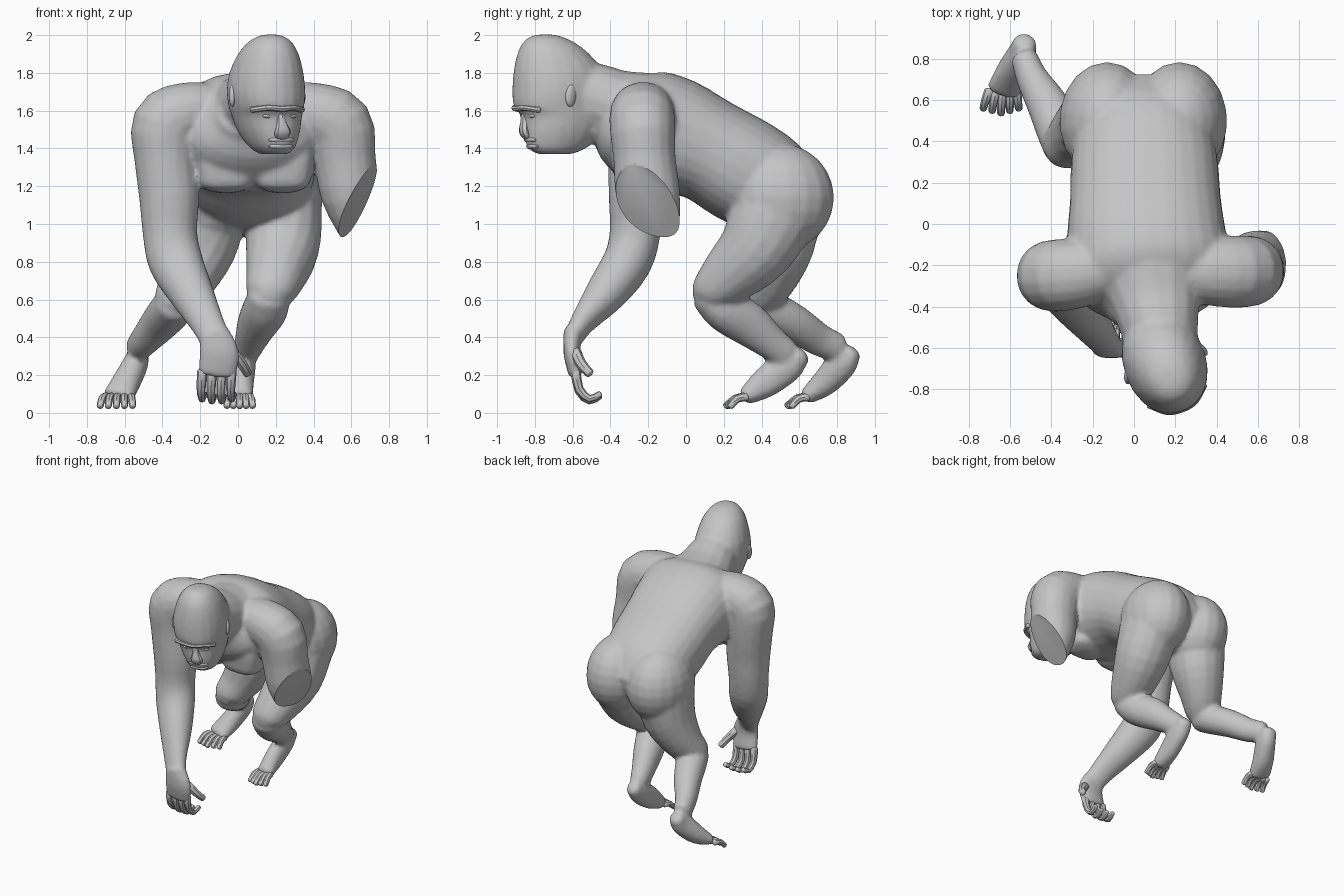
import bpy, bmesh, math
from mathutils import Vector, Matrix

if "Cube" in bpy.data.objects:
    bpy.data.objects.remove(bpy.data.objects["Cube"], do_unlink=True)

grey = bpy.data.materials.new("plain_grey")
grey.use_nodes = True
grey.diffuse_color = (0.56, 0.56, 0.56, 1)
grey.node_tree.nodes["Principled BSDF"].inputs["Base Color"].default_value = (0.56, 0.56, 0.56, 1)
parts = []
X, Y, DOWN = Vector((1, 0, 0)), Vector((0, 1, 0)), Vector((0, 0, -1))


def finish(name, bm):
    bmesh.ops.recalc_face_normals(bm, faces=bm.faces)
    mesh = bpy.data.meshes.new(name)
    bm.to_mesh(mesh)
    bm.free()
    mesh.materials.clear()
    mesh.materials.append(grey)
    obj = bpy.data.objects.new(name, mesh)
    bpy.context.collection.objects.link(obj)
    parts.append(obj)
    return obj


def spline(rows, steps):
    # Catmull-Rom through rows of (x, y, z, half width, half depth)
    p = [Vector(r) for r in rows]
    p = [p[0] * 2 - p[1]] + p + [p[-1] * 2 - p[-2]]
    out = []
    for i in range(1, len(p) - 2):
        a, b, c, d = p[i - 1:i + 3]
        for k in range(steps):
            t = k / steps
            out.append((b * 2 + (c - a) * t + (a * 2 - b * 5 + c * 4 - d) * t * t
                        + (b * 3 - a - c * 3 + d) * t ** 3) * 0.5)
    return out + [p[-2]]


def loft(name, rows, ref=X, sides=16, steps=3, power=2.1, axis=None, rounded=True):
    # Swept body with oval sections, optionally with rounded ends
    pts = spline(rows, steps)
    n = len(pts)
    rings = []
    for i, q in enumerate(pts):
        t = axis or (pts[min(i + 1, n - 1)].to_3d() - pts[max(i - 1, 0)].to_3d()).normalized()
        rings.append((q.to_3d(), t, q[3], q[4]))

    def dome(ring, sign):
        c, t, a, b = ring
        h = 0.5 * min(a, b)
        return [(c + t * sign * h * math.sin(g), t, a * math.cos(g), b * math.cos(g))
                for g in (0.5, 1.0, 1.35)]
    if rounded:
        rings = dome(rings[0], -1)[::-1] + rings + dome(rings[-1], 1)
    bm = bmesh.new()
    loops = []
    for c, t, a, b in rings:
        u = (ref - t * ref.dot(t)).normalized()
        v = t.cross(u)
        loop = []
        for k in range(sides):
            g = 2 * math.pi * k / sides
            cs, sn = math.cos(g), math.sin(g)
            cs = math.copysign(abs(cs) ** (2 / power), cs)
            sn = math.copysign(abs(sn) ** (2 / power), sn)
            loop.append(bm.verts.new(c + u * a * cs + v * b * sn))
        loops.append(loop)
    for r, s in zip(loops, loops[1:]):
        for k in range(sides):
            j = (k + 1) % sides
            bm.faces.new((r[k], r[j], s[j], s[k]))
    bm.faces.new(loops[0])
    bm.faces.new(loops[-1])
    return finish(name, bm)


def ball(name, loc, size, yaw=0.0, tilt=0.0):
    bm = bmesh.new()
    m = (Matrix.Translation(loc) @ Matrix.Rotation(yaw, 4, 'Z') @ Matrix.Rotation(tilt, 4, 'X')
         @ Matrix.Diagonal((*size, 1)))
    bmesh.ops.create_uvsphere(bm, u_segments=18, v_segments=12, radius=1, matrix=m)
    return finish(name, bm)


def tube(name, points, radius):
    rows = [(*p, radius * (1 - 0.12 * i), radius * (1 - 0.12 * i)) for i, p in enumerate(points)]
    loft(name, rows, sides=8, steps=2)


# Torso, leaning forward from pelvis to upper chest
loft("torso", [(.045, .58, 1.10, .20, .20), (.045, .45, 1.20, .32, .265), (.05, .30, 1.285, .355, .285),
               (.055, .12, 1.39, .365, .278), (.06, -.05, 1.46, .385, .31), (.07, -.20, 1.50, .40, .315),
               (.08, -.33, 1.54, .35, .25), (.085, -.42, 1.58, .22, .16)], sides=28, power=2.3)
# Broad flat chest plate, split by a shallow groove
for side, m in (("right", -1), ("left", 1)):
    loft(side + "_chest_muscle", [(.085 + m * .155, -.28, 1.50, .14, .10), (.085 + m * .155, -.28, 1.36, .158, .115),
                                  (.085 + m * .15, -.25, 1.225, .15, .125)], power=3.2, axis=DOWN)
for side, x in (("right", -.13), ("left", .22)):
    ball(side + "_buttock", (x, .50, 1.14), (.232, .285, .285))

# Neck
loft("neck", [(.08, -.20, 1.60, .27, .20), (.10, -.36, 1.625, .225, .19), (.12, -.48, 1.66, .195, .19),
              (.14, -.60, 1.69, .17, .18)])

# Head, turned a little to its left
YAW = math.radians(20)
S = Vector((math.cos(YAW), math.sin(YAW), 0))
F = Vector((math.sin(YAW), -math.cos(YAW), 0))


def face(side, fwd, z):
    return Vector((.145, -.66, z)) + S * side + F * fwd


# Head rows: height, sideways shift, forward shift, half width, half depth
head = [(2.003, 0, .09, .035, .04), (1.99, 0, .085, .075, .09), (1.96, 0, .07, .115, .14),
        (1.90, 0, .045, .155, .195), (1.80, 0, .015, .188, .245), (1.70, 0, .01, .20, .255),
        (1.62, .004, .005, .19, .255), (1.575, .01, -.005, .18, .225), (1.50, .018, 0, .16, .215),
        (1.43, .025, .02, .128, .185), (1.39, .03, .04, .10, .14), (1.37, .03, .05, .07, .09)]
loft("head", [(*face(s, f, z), a, b) for z, s, f, a, b in head], ref=S, sides=20, steps=2,
     axis=DOWN, rounded=False)

# Right arm, reaching down to the ground
loft("right_arm", [(-.15, -.22, 1.60, .15, .15), (-.28, -.24, 1.585, .17, .165), (-.38, -.25, 1.52, .175, .185),
                   (-.385, -.25, 1.35, .165, .165), (-.365, -.26, 1.15, .15, .16), (-.36, -.27, .95, .135, .145),
                   (-.33, -.31, .80, .13, .145), (-.25, -.42, .64, .11, .12), (-.17, -.54, .49, .068, .092),
                   (-.13, -.59, .41, .053, .083)], ref=Y, sides=18)
loft("right_hand", [(-.13, -.597, .43, .08, .052), (-.10, -.605, .32, .108, .045),
                    (-.11, -.585, .21, .105, .04)], sides=12)

# Left arm, trimmed flat further down
loft("left_arm", [(.25, -.22, 1.60, .15, .15), (.40, -.23, 1.585, .17, .165), (.53, -.23, 1.52, .175, .185),
                  (.565, -.22, 1.35, .165, .165), (.595, -.20, 1.15, .17, .155), (.66, -.16, .92, .13, .10)],
     ref=Y, sides=18)

# Legs
loft("left_thigh", [(.245, .50, 1.14, .19, .24), (.245, .46, 1.05, .20, .235), (.235, .37, .87, .195, .20),
                    (.20, .23, .73, .16, .158), (.17, .13, .64, .13, .112), (.16, .10, .60, .09, .075)])
loft("left_shin", [(.165, .11, .62, .11, .09), (.145, .20, .55, .12, .117), (.10, .33, .47, .105, .117),
                   (.065, .44, .38, .083, .093), (.04, .53, .31, .065, .08)])
loft("right_thigh", [(-.155, .50, 1.14, .19, .24), (-.16, .49, 1.05, .20, .23), (-.195, .48, .87, .185, .195),
                     (-.27, .43, .70, .148, .148), (-.33, .37, .60, .118, .112), (-.345, .35, .56, .085, .085)])
loft("right_shin", [(-.33, .36, .58, .105, .10), (-.36, .45, .54, .112, .107), (-.42, .58, .47, .10, .10),
                    (-.49, .70, .39, .078, .087), (-.53, .80, .345, .066, .078)])

# Feet with raised heels
loft("left_foot", [(.035, .61, .305, .055, .055), (.03, .54, .25, .065, .087), (.02, .42, .16, .065, .083),
                   (.015, .32, .09, .066, .05)], sides=12)
loft("right_foot", [(-.53, .878, .32, .057, .055), (-.54, .83, .265, .067, .082), (-.59, .74, .165, .077, .074),
                    (-.63, .65, .095, .085, .047)], sides=12)

# Blend the big forms into one smooth skin
skin = bmesh.new()
for obj in parts:
    skin.from_mesh(obj.data)
    bpy.data.objects.remove(obj, do_unlink=True)
parts.clear()
rough = finish("body_form", skin)
remesh = rough.modifiers.new("blend", 'REMESH')
remesh.mode = 'VOXEL'
remesh.voxel_size = 0.015
relax = rough.modifiers.new("relax", 'SMOOTH')
relax.factor = 0.5
relax.iterations = 5
bpy.context.view_layer.update()
blended = bpy.data.meshes.new_from_object(rough.evaluated_get(bpy.context.evaluated_depsgraph_get()))
bpy.data.objects.remove(rough, do_unlink=True)
parts.clear()

# Trim the left upper arm with a slanted flat end
bm = bmesh.new()
bm.from_mesh(blended)
bpy.data.meshes.remove(blended)
arm = [f for f in bm.faces if f.calc_center_median().x > .44 and .8 < f.calc_center_median().z < 1.45
       and f.calc_center_median().y < .08]
geom = arm + list({e for f in arm for e in f.edges}) + list({v for f in arm for v in f.verts})
bmesh.ops.bisect_plane(bm, geom=geom, plane_co=(.63, -.2, 1.11), plane_no=(.82, -.28, -.48), clear_outer=True)
bmesh.ops.holes_fill(bm, edges=[e for e in bm.edges if e.is_boundary], sides=0)
finish("body", bm)

# Facial features
loft("brow_ridge", [(*face(s, f, z), .02, .016) for s, f, z in
                    ((-.14, .175, 1.605), (-.07, .235, 1.615), (0, .248, 1.61), (.07, .235, 1.615),
                     (.14, .175, 1.605))], ref=F, sides=8)
loft("nose", [(*face(s, f, z), a, .024) for s, f, z, a in
              ((.01, .205, 1.58, .02), (.014, .213, 1.53, .028), (.018, .217, 1.49, .045),
               (.02, .20, 1.465, .04))], ref=S, sides=8)
ball("upper_lip", face(.024, .175, 1.447), (.075, .035, .022), YAW)
ball("lower_lip", face(.027, .165, 1.412), (.07, .035, .020), YAW)
for side, m in (("right", -1), ("left", 1)):
    ball(side + "_eye", face(.01 + m * .065, .192, 1.572), (.03, .018, .012), YAW)
    ball(side + "_ear", face(m * .192, .015, 1.68), (.018, .035, .06), YAW + m * .35, -.15)

# Fingers of the right hand
for i in range(4):
    x = -.19 + .052 * i
    lift = .010 * abs(i - 1.5)
    tube("finger_%d" % (i + 1), [(x, -.585, .22), (x - .005, -.565, .11 + lift),
                                 (x, -.51, .060 + lift), (x + .01, -.455, .085 + lift)], .027)
tube("thumb", [(-.03, -.585, .32), (.02, -.555, .26), (.05, -.51, .21)], .032)


def toes(side, x, y, z, gap, drift):
    for i in range(5):
        k = i - 2
        tx = x + gap * k
        reach = .11 - .012 * abs(k)
        tube("%s_toe_%d" % (side, i + 1), [(tx, y, z), (tx + drift + .006 * k, y - reach * .55, z - .01),
                                           (tx + drift * 1.5 + .01 * k, y - reach, z - .05)], .024)


toes("left", .012, .32, .085, .024, -.002)
toes("right", -.635, .645, .085, .033, -.006)

# Smooth shading with sharp edges kept
bpy.ops.object.select_all(action='DESELECT')
for obj in parts:
    obj.select_set(True)
bpy.context.view_layer.objects.active = parts[0]
bpy.ops.object.shade_smooth_by_angle(angle=math.radians(40))
